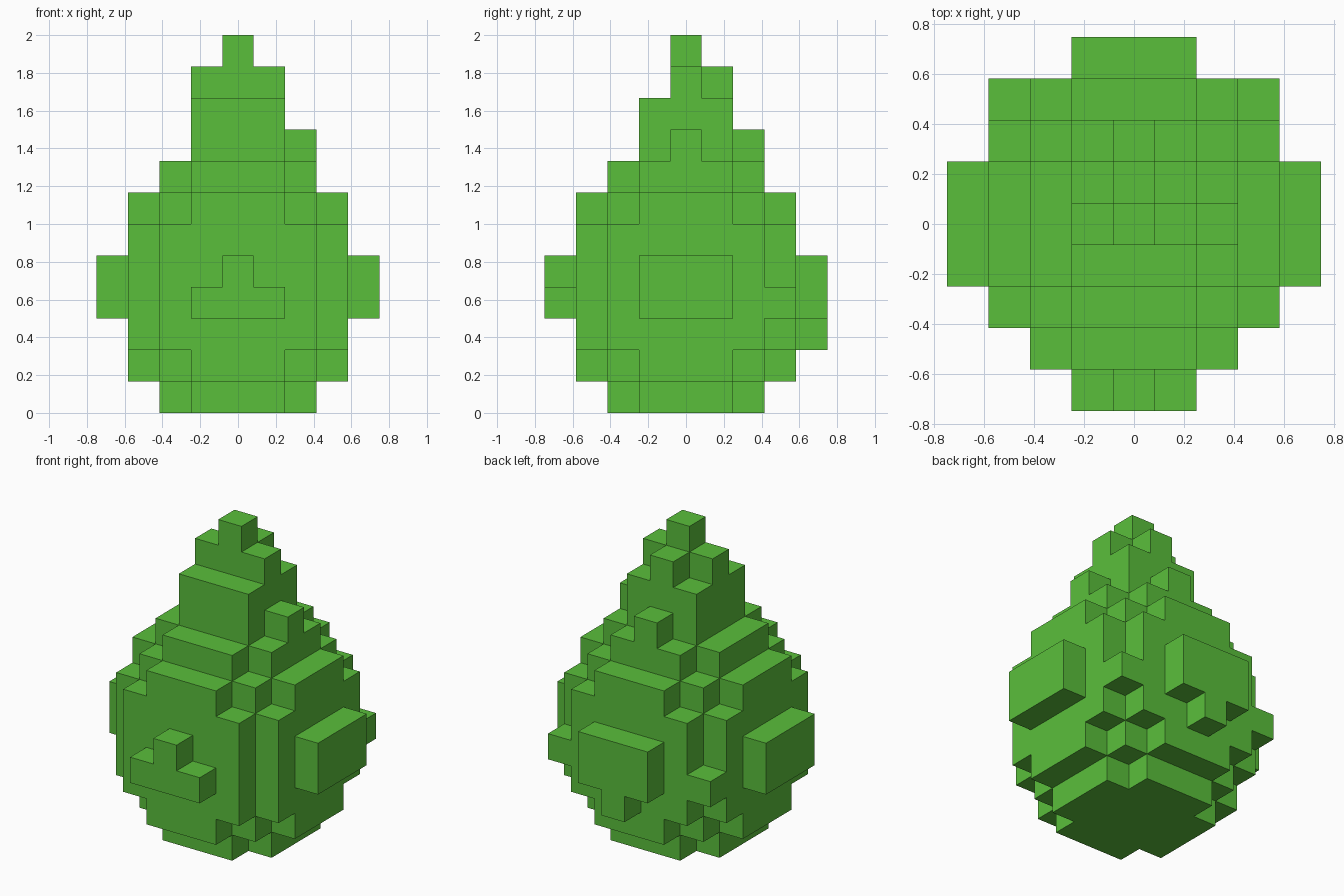
import bpy
import bmesh
from mathutils import Vector

UNIT = 1 / 6  # edge of one cube

cube = bpy.data.objects.get("Cube")
if cube:
    bpy.data.objects.remove(cube, do_unlink=True)

green = bpy.data.materials.new("leaf green")
green.use_nodes = True
color = (0.102, 0.521, 0.044, 1)
green.diffuse_color = color
green.node_tree.nodes["Principled BSDF"].inputs["Base Color"].default_value = color


def block(x, y, z):
    """Cells in inclusive x, y and z ranges."""
    return {(i, j, k)
            for i in range(x[0], x[1] + 1)
            for j in range(y[0], y[1] + 1)
            for k in range(z[0], z[1] + 1)}


def plus(wide, narrow, z):
    """Cross-shaped layer: two overlapping rectangles."""
    a, b = (-wide, wide), (-narrow, narrow)
    return block(a, b, z) | block(b, a, z)


def cell(x, y, z):
    return {(x, y, z)}


parts = {
    # Rounded crown, from the flat foot to the shoulders
    "foliage_base": plus(2, 1, (0, 0)),
    "foliage_body": (plus(3, 1, (1, 6)) | plus(3, 2, (2, 5))
                     | block((-2, 2), (-2, 2), (1, 6))),
    "foliage_shoulder": plus(2, 1, (7, 7)),
    # Narrow top
    "foliage_neck": block((-1, 1), (-1, 1), (8, 9)),
    "foliage_tip": (block((-1, 1), (0, 0), (10, 10))
                    | cell(0, 1, 10) | cell(0, 0, 11)),
    # Tufts standing out of the sides
    "front_tuft": block((-1, 1), (-4, -4), (3, 3)) | cell(0, -4, 4),
    "back_tuft": block((-1, 1), (4, 4), (3, 4)) | cell(0, 4, 2),
    "left_tuft": block((4, 4), (-1, 1), (3, 4)),
    "right_tuft": block((-4, -4), (-1, 1), (3, 4)),
    "back_corner_tufts": cell(3, 3, 3) | cell(-3, 3, 3),
    "upper_tufts": cell(2, 0, 8) | cell(0, 2, 8),
}
occupied = set().union(*parts.values())


def build(name, cells):
    """Mesh the exposed cube sides and merge them into large flat faces."""
    bm = bmesh.new()
    for c in sorted(cells):
        center = Vector(c) + Vector((0, 0, 0.5))
        for axis in range(3):
            for sign in (-1, 1):
                n = Vector((0, 0, 0))
                n[axis] = sign
                if tuple(int(a + b) for a, b in zip(c, n)) in occupied:
                    continue
                u = Vector((0, 0, 0))
                u[(axis + 1) % 3] = 1
                v = n.cross(u)
                corners = (-u - v, u - v, u + v, v - u)
                bm.faces.new([bm.verts.new((center + (n + d) / 2) * UNIT)
                              for d in corners])
    bmesh.ops.remove_doubles(bm, verts=bm.verts, dist=0.001)
    bmesh.ops.dissolve_limit(bm, angle_limit=0.01, verts=bm.verts, edges=bm.edges)
    mesh = bpy.data.meshes.new(name)
    bm.to_mesh(mesh)
    bm.free()
    mesh.materials.append(green)
    bpy.context.collection.objects.link(bpy.data.objects.new(name, mesh))


for part_name, part_cells in parts.items():
    build(part_name, part_cells)
